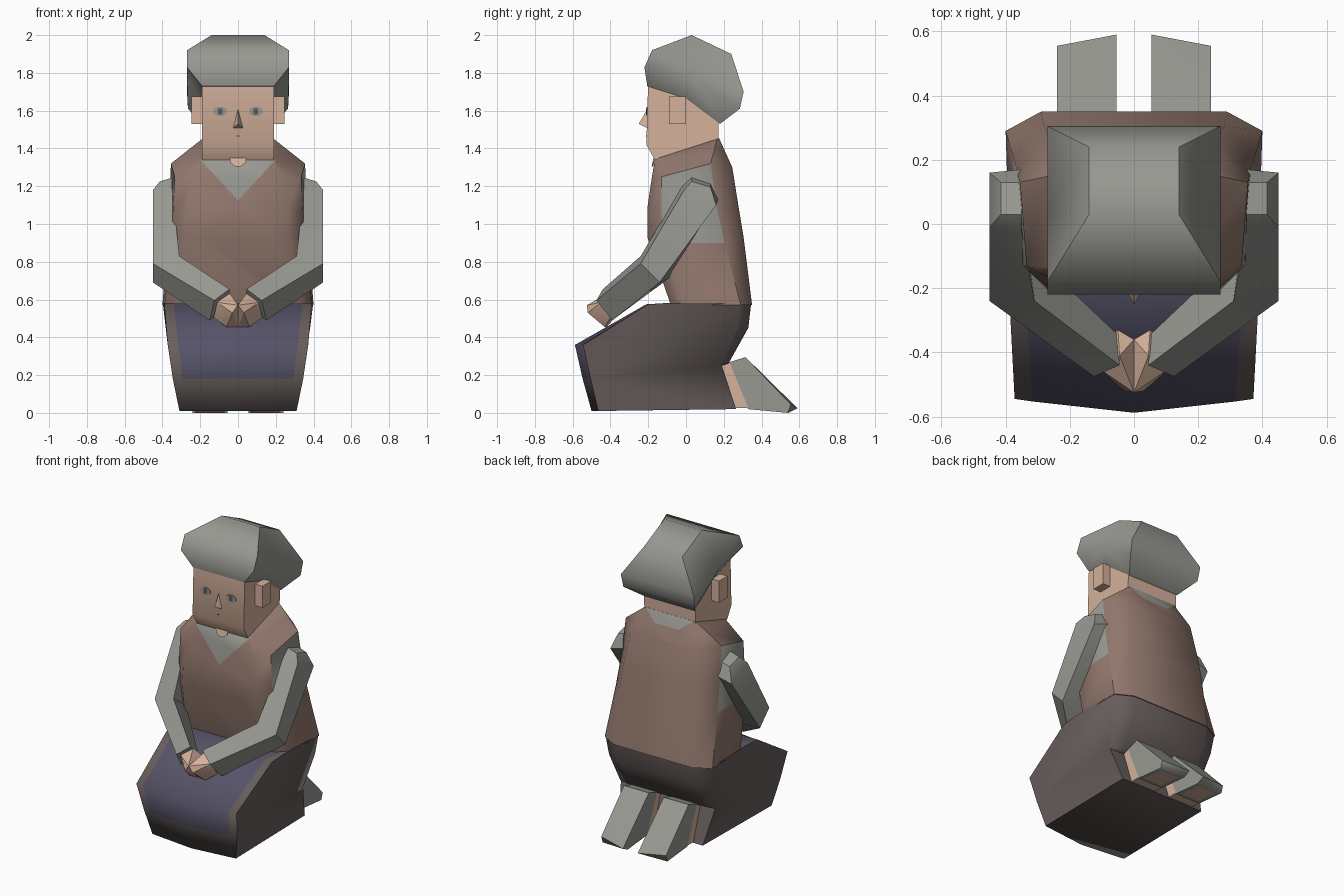
import bpy, bmesh, math

if "Cube" in bpy.data.objects:
    bpy.data.objects.remove(bpy.data.objects["Cube"])


def mat(name, r, g, b):
    m = bpy.data.materials.new(name)
    m.diffuse_color = (r, g, b, 1)
    m.use_nodes = True
    m.node_tree.nodes["Principled BSDF"].inputs["Base Color"].default_value = m.diffuse_color
    return m


GREY = mat("warm grey", 0.31, 0.315, 0.285)
SKIN = mat("skin", 0.66, 0.44, 0.33)
VEST = mat("brown vest", 0.29, 0.19, 0.155)
CLOTH = mat("dark skirt cloth", 0.135, 0.112, 0.107)
APRON = mat("slate blue", 0.09, 0.085, 0.135)
DARK = mat("dark grey", 0.10, 0.10, 0.10)


def finish(name, bm, mats, angle=50):
    bmesh.ops.recalc_face_normals(bm, faces=bm.faces[:])
    me = bpy.data.meshes.new(name)
    bm.to_mesh(me)
    bm.free()
    for m in mats:
        me.materials.append(m)
    ob = bpy.data.objects.new(name, me)
    bpy.context.collection.objects.link(ob)
    bpy.ops.object.select_all(action='DESELECT')
    ob.select_set(True)
    bpy.context.view_layer.objects.active = ob
    bpy.ops.object.shade_smooth_by_angle(angle=math.radians(angle))
    return ob


def hull_bm(pts):
    bm = bmesh.new()
    vs = [bm.verts.new(p) for p in pts]
    bmesh.ops.convex_hull(bm, input=vs)
    bmesh.ops.dissolve_limit(bm, angle_limit=0.02, verts=bm.verts[:], edges=bm.edges[:])
    return bm


def hull(name, pts, m, angle=50):
    return finish(name, hull_bm(pts), [m], angle)


def box(name, x0, x1, y0, y1, z0, z1, m):
    return hull(name, [(x, y, z) for x in (x0, x1) for y in (y0, y1) for z in (z0, z1)], m)


def flip(pts, s):
    return [(x * s, y, z) for x, y, z in pts]


def loft(rings, paint=lambda row, col: 0):
    """Join closed rings of equal length and cap both ends."""
    bm = bmesh.new()
    vs = [[bm.verts.new(p) for p in r] for r in rings]
    n = len(vs[0])
    for i in range(len(vs) - 1):
        for j in range(n):
            k = (j + 1) % n
            bm.faces.new((vs[i][j], vs[i][k], vs[i + 1][k], vs[i + 1][j])).material_index = paint(i, j)
    bm.faces.new(vs[0])
    bm.faces.new(vs[-1])
    return bm


# Head, ears, nose and painted face
head = [(-0.2, 1.76), (-0.21, 1.42), (-0.165, 1.34), (0.17, 1.43), (0.18, 1.76)]
hull("head", [(x, y, z) for x in (-0.19, 0.19) for y, z in head], SKIN)
hull("nose", [(0, -0.2, 1.615), (-0.03, -0.2, 1.505), (0.03, -0.2, 1.505), (0, -0.25, 1.53)], SKIN, 10)
box("mouth", -0.01, 0.01, -0.212, -0.206, 1.463, 1.468, DARK)
for s in (-1, 1):
    ear = [(x, y, z) for x in (0.18, 0.245) for y in (-0.09, 0.0) for z in (1.53, 1.675)]
    hull("ear", flip(ear, s), SKIN)
    c = s * 0.095
    hull("eye", [(c + x, y, 1.596 + z) for y in (-0.21, -0.203) for x, z in
                 ((-.035, .01), (-.035, -.01), (.035, .01), (.035, -.01),
                  (-.015, .024), (.015, .024), (-.015, -.024), (.015, -.024))], GREY)
    box("pupil", c - 0.012, c + 0.012, -0.2115, -0.205, 1.58, 1.612, DARK)

# Hair: a profile (y, z, half width) bridged across, each side fanned from one point
prof = [(-0.22, 1.83, .27), (-0.18, 1.92, .27), (0.03, 2.0, .14), (0.24, 1.9, .14), (0.305, 1.7, .27),
        (0.285, 1.61, .265), (0.18, 1.53, .19), (0.0, 1.665, .19), (-0.205, 1.73, .19)]
bm = bmesh.new()
L, R = [[bm.verts.new((s * w, y, z)) for y, z, w in prof] for s in (-1, 1)]
cl, cr = bm.verts.new((-0.27, 0.03, 1.78)), bm.verts.new((0.27, 0.03, 1.78))
for i in range(len(prof)):
    k = (i + 1) % len(prof)
    bm.faces.new((L[i], L[k], R[k], R[i]))
    bm.faces.new((L[i], L[k], cl))
    bm.faces.new((R[i], R[k], cr))
finish("hair", bm, [GREY])

# Torso: right half of each ring is front, front side, back side, back
half = [
    [(.33, -.08, .57), (.39, -.02, .57), (.40, .29, .57), (.29, .35, .57)],
    [(.27, -.205, .93), (.355, -.12, .9), (.375, .205, .9), (.28, .305, .93)],
    [(.26, -.205, 1.08), (.345, -.13, 1.06), (.365, .165, 1.08), (.27, .28, 1.08)],
    [(.24, -.182, 1.24), (.335, -.13, 1.25), (.355, .13, 1.32), (.24, .245, 1.3)],
    [(.175, -.163, 1.35), (.19, -.145, 1.35), (.19, .165, 1.45), (.17, .175, 1.455)]]
rings = [h + flip(h[::-1], -1) for h in half]
bm = loft(rings, lambda r, c: 1 if r in (1, 2) and c in (1, 5) else 0)
bmesh.ops.recalc_face_normals(bm, faces=bm.faces[:])


def cut(test, co, no):
    fs = [f for f in bm.faces if test(f)]
    geo = fs + list({e for f in fs for e in f.edges}) + list({v for f in fs for v in f.verts})
    bmesh.ops.bisect_plane(bm, geom=geo, plane_co=co, plane_no=no)


def is_front(f):
    return f.normal.y < -0.5 and f.calc_center_median().z > 0.95


def is_nape(f):
    return f.normal.y > 0.3 and f.calc_center_median().z > 1.3


# V neck in front, scooped collar behind
cut(is_front, (0, 0, 1.125), (0.215, 0, -0.2))
cut(is_front, (0, 0, 1.125), (-0.215, 0, -0.2))
cut(is_nape, (0, 0, 1.385), (0, 0, 1))
cut(is_nape, (0.09, 0, 1.385), (0.8, 0, -1))
cut(is_nape, (-0.09, 0, 1.385), (-0.8, 0, -1))
for f in bm.faces:
    c = f.calc_center_median()
    if is_front(f) and c.z > 1.126 + 1.075 * abs(c.x):
        f.material_index = 1
    if is_nape(f) and c.z > 1.386 + max(0, abs(c.x) - 0.09) * 0.8:
        f.material_index = 1
finish("torso", bm, [VEST, GREY])
hull("throat", [(x, y + d, z) for x, y, z in
     [(-.045, -.168, 1.35), (.045, -.168, 1.35), (.04, -.173, 1.325), (-.04, -.173, 1.325),
      (.015, -.178, 1.305), (-.015, -.178, 1.305)] for d in (-0.004, 0.004)], SKIN)

# Skirt over folded legs: (y, z, half width, bulge at centre, bulge at inner columns, inner column)
rows = [(-0.08, .583, .392, 0, 0, .9), (-.2, .575, .39, -.01, 0, .87), (-.545, .36, .372, -.043, -.008, .85),
        (-.505, .18, .345, -.042, -.008, .85), (-.465, .01, .31, -.035, -.006, .85),
        (.265, .02, .31, 0, 0, .8), (.19, .25, .35, 0, 0, .75), (.2, .262, .35, .025, .025, .75),
        (.27, .45, .382, .06, .06, .73), (.285, .58, .398, .06, .06, .72)]
bm = bmesh.new()
cols = []
for side, b in ((-1, 0), (-1, 2), (0, 1), (1, 2), (1, 0)):
    cols.append([bm.verts.new((side * w * (k if b == 2 else 1), y + (0, bc, bi)[b], z))
                 for y, z, w, bc, bi, k in rows])
n = len(rows)
for c in range(4):
    for i in range(n):
        k = (i + 1) % n
        f = bm.faces.new((cols[c][i], cols[c][k], cols[c + 1][k], cols[c + 1][i]))
        f.material_index = 1 if c in (1, 2) and i < 3 else 0
bm.faces.new(cols[0])
bm.faces.new(cols[4])
finish("skirt", bm, [CLOTH, APRON], 80)

for s in (-1, 1):
    # Sleeve: rings of front outer, front inner, back inner, back outer
    arm = [
        [(.415, .03, 1.225), (.35, .03, 1.245), (.35, .13, 1.215), (.415, .13, 1.195)],
        [(.45, -.01, 1.18), (.35, -.02, 1.2), (.35, .17, 1.13), (.45, .16, 1.1)],
        [(.45, -.24, .79), (.31, -.24, .83), (.33, -.08, .72), (.45, -.14, .69)],
        [(.125, -.475, .595), (.045, -.44, .655), (.05, -.345, .56), (.15, -.39, .49)]]
    finish("sleeve", loft([flip(r, s) for r in arm]), [GREY], 35)
    # Clasped hand
    hand = [(.11, -.45, .585), (.045, -.41, .635), (.13, -.40, .505), (.05, -.33, .56), (.0, -.525, .57),
            (.03, -.52, .53), (.0, -.42, .455), (.06, -.43, .455), (.0, -.36, .57)]
    hull("hand", flip(hand, s), SKIN, 20)
    # Bare ankle band and stockinged foot with a worn sole patch
    band = [(x, y, z) for x in (.055, .24) for y, z in ((.17, .25), (.23, .268), (.33, .025), (.25, .025))]
    hull("ankle", flip(band, s), SKIN)
    foot = [(x, y, z) for x in (.055, .24) for y, z in ((.228, .268), (.315, .295), (.328, .02), (.54, 0))]
    foot += [(.055, .59, .025), (.24, .555, .045)]
    bm = hull_bm(flip(foot, s))
    bmesh.ops.recalc_face_normals(bm, faces=bm.faces[:])
    sole = [f for f in bm.faces if f.normal.z < -0.9]
    bmesh.ops.inset_individual(bm, faces=sole, thickness=0.035)
    for f in sole:
        f.material_index = 1
    finish("foot", bm, [GREY, SKIN])
